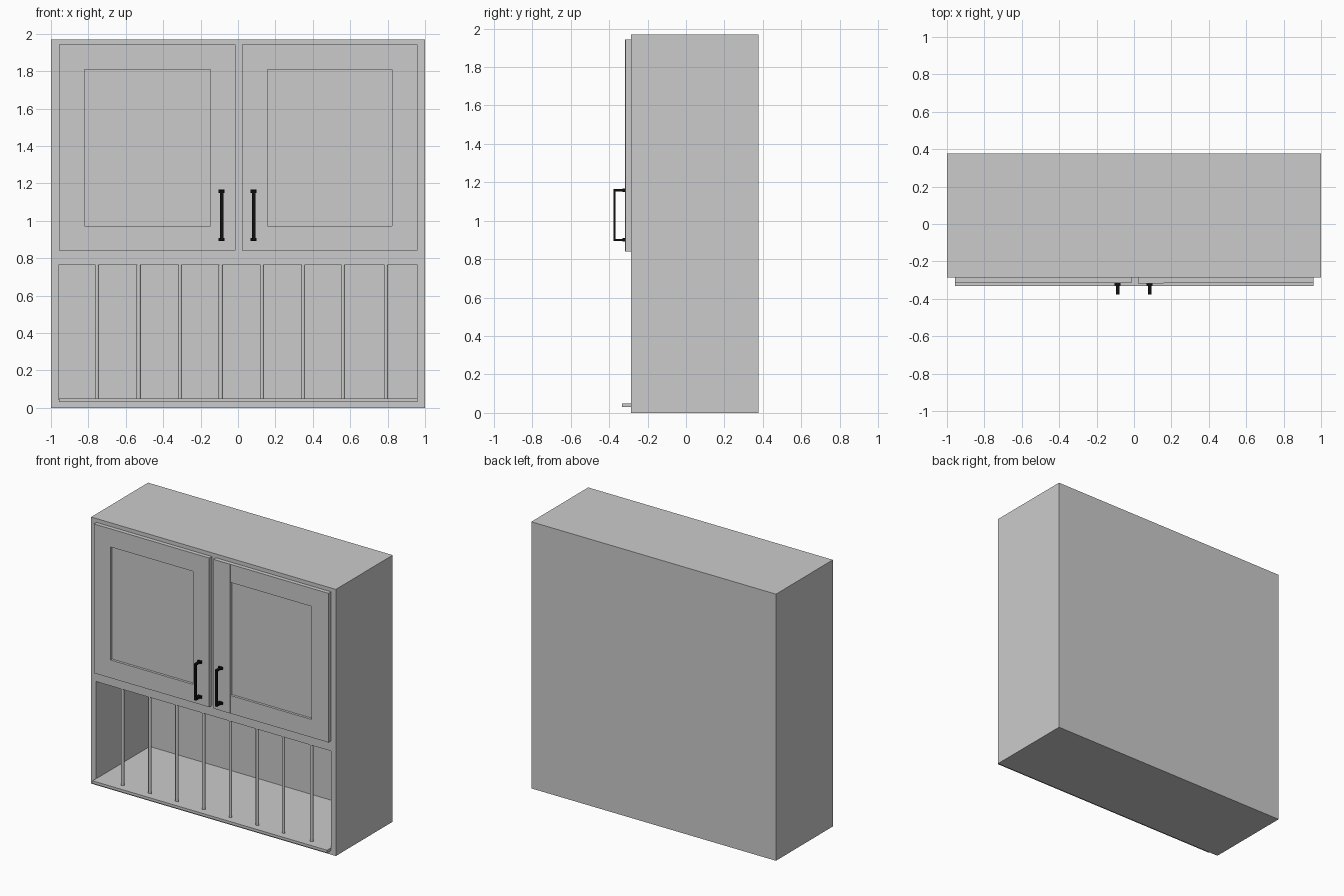
import bpy, bmesh

if "Cube" in bpy.data.objects:
    bpy.data.objects.remove(bpy.data.objects["Cube"])

FRONT, BACK = -0.286, 0.378      # carcass depth
DOOR_Y = -0.316                  # door face


def mesh_object(name, bm):
    bmesh.ops.recalc_face_normals(bm, faces=bm.faces[:])
    me = bpy.data.meshes.new(name)
    bm.to_mesh(me)
    bm.free()
    ob = bpy.data.objects.new(name, me)
    bpy.context.collection.objects.link(ob)
    return ob


def add_box(bm, x0, x1, y0, y1, z0, z1):
    vs = bmesh.ops.create_cube(bm, size=1)["verts"]
    for v in vs:
        v.co.x = x1 if v.co.x > 0 else x0
        v.co.y = y1 if v.co.y > 0 else y0
        v.co.z = z1 if v.co.z > 0 else z0


def box(name, *dims):
    bm = bmesh.new()
    add_box(bm, *dims)
    return mesh_object(name, bm)


def recess(ob, cutter):
    mod = ob.modifiers.new("recess", 'BOOLEAN')
    mod.operation = 'DIFFERENCE'
    mod.solver = 'EXACT'
    mod.object = cutter
    cutter.hide_render = True
    cutter.display_type = 'WIRE'
    bpy.context.view_layer.objects.active = ob
    bpy.ops.object.modifier_apply(modifier=mod.name)
    bpy.data.objects.remove(cutter)


# Cabinet body with the open shelf along the bottom
body = box("cabinet_body", -1, 1, FRONT, BACK, 0, 1.97)
recess(body, box("shelf_cutter", -0.96, 0.96, -0.5, 0.34, 0.046, 0.765))

# Doors with recessed centre panels
doors = {"left": (-0.957, -0.014, -0.82, -0.148),
         "right": (0.021, 0.961, 0.158, 0.824)}
for side, (x0, x1, p0, p1) in doors.items():
    door = box(side + "_door", x0, x1, DOOR_Y, FRONT, 0.84, 1.942)
    recess(door, box("panel_cutter", p0, p1, -0.5, DOOR_Y + 0.018, 0.973, 1.808))

# Inner stile of the right door sits a hair proud of its rails
box("right_door_inner_stile", 0.021, 0.158, DOOR_Y - 0.001, DOOR_Y + 0.004, 0.84, 1.942)

# Front lip below the open shelf
box("shelf_lip", -0.957, 0.961, -0.332, FRONT + 0.01, 0.03, 0.05)

# Upright rods dividing the open shelf
for i, x in enumerate((-0.754, -0.531, -0.310, -0.092, 0.128, 0.348, 0.561, 0.791)):
    bpy.ops.mesh.primitive_cylinder_add(vertices=20, radius=0.0115, depth=0.73,
                                        location=(x, -0.27, 0.408))
    rod = bpy.context.object
    rod.name = f"divider_rod_{i + 1}"
    bpy.ops.object.shade_smooth_by_angle()

# Black bar handles: a U-shaped strap with a foot at each end
black = bpy.data.materials.new("black_metal")
black.diffuse_color = (0.005, 0.005, 0.005, 1)
black.use_nodes = True
black.node_tree.nodes["Principled BSDF"].inputs["Base Color"].default_value = black.diffuse_color
for side, x in (("left", -0.087), ("right", 0.084)):
    bm = bmesh.new()
    profile = [(DOOR_Y, 0.894), (-0.378, 0.894), (-0.378, 1.164), (DOOR_Y, 1.164),
               (DOOR_Y, 1.152), (-0.367, 1.152), (-0.367, 0.906), (DOOR_Y, 0.906)]
    face = bm.faces.new([bm.verts.new((x - 0.009, y, z)) for y, z in profile])
    ext = bmesh.ops.extrude_face_region(bm, geom=[face])["geom"]
    bmesh.ops.translate(bm, vec=(0.018, 0, 0),
                        verts=[g for g in ext if isinstance(g, bmesh.types.BMVert)])
    for z in (0.9, 1.158):
        add_box(bm, x - 0.016, x + 0.016, -0.33, DOOR_Y + 0.002, z - 0.009, z + 0.009)
    handle = mesh_object(side + "_handle", bm)
    handle.data.materials.append(black)
